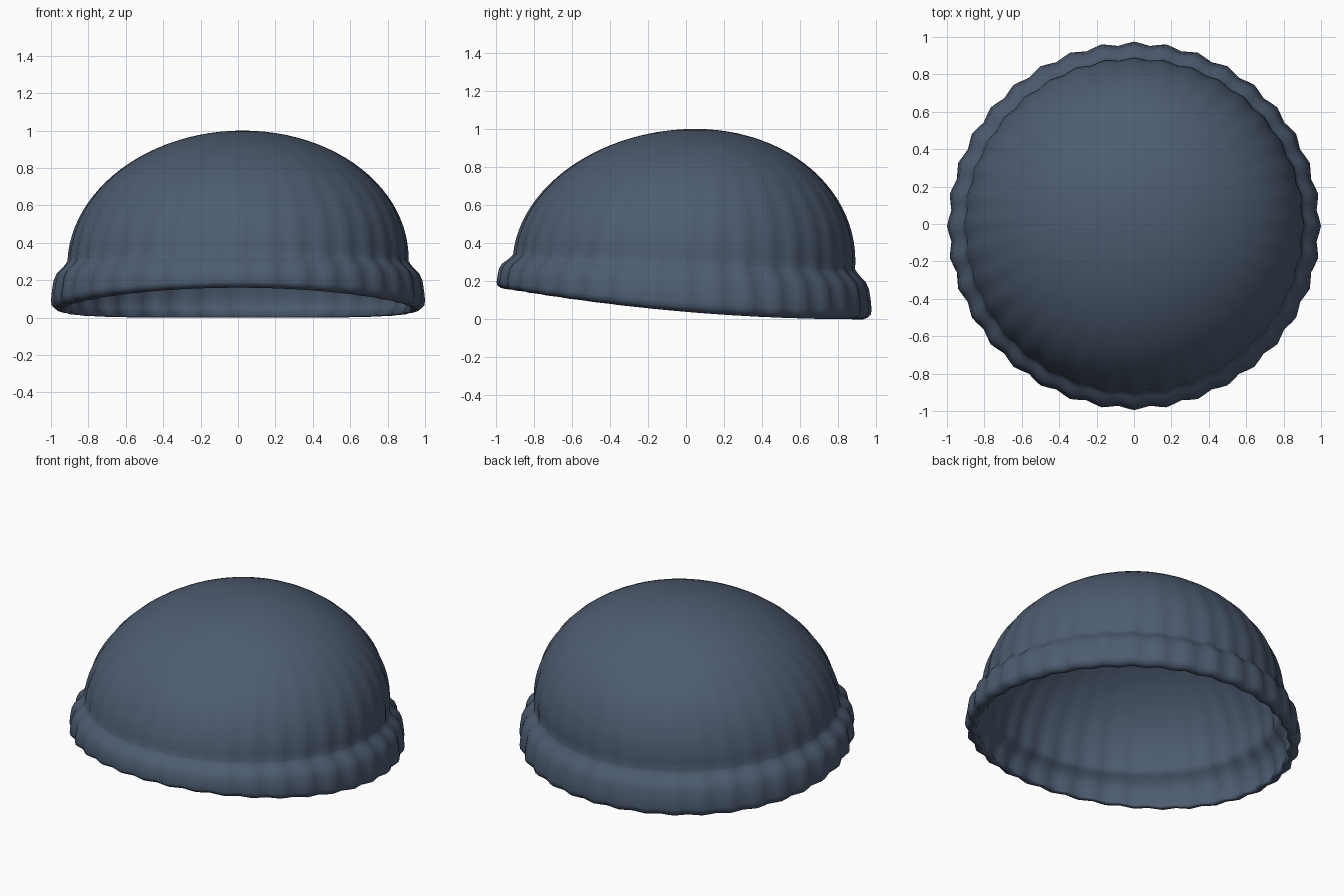
import bpy, bmesh
from math import sin, cos, pi

cube = bpy.data.objects.get("Cube")
if cube:
    bpy.data.objects.remove(cube, do_unlink=True)

RIBS = 36
SEGMENTS = RIBS * 4

wool = bpy.data.materials.new("slate_blue_wool")
wool.use_nodes = True
color = (0.075, 0.108, 0.165, 1)
wool.diffuse_color = color
shader = wool.node_tree.nodes["Principled BSDF"]
shader.inputs["Base Color"].default_value = color
shader.inputs["Roughness"].default_value = 0.9


def hem_height(y):
    """Lower edge, raised at the front."""
    return 0.04 * (1 - y) ** 2


def fold_height(y):
    """Line where the cuff meets the crown."""
    return 0.295 - 0.04 * y


def point(angle, radius, rib, height, lift=0.0, shift=0.0):
    """height below 1 lies on the cuff; lift moves from the fold to the apex."""
    x, y = cos(angle), sin(angle)
    r = radius + rib * cos(RIBS * (angle - pi / 2))
    low, high = hem_height(y), fold_height(y)
    z = low + (high - low) * height
    z += (1 - shift - z) * lift
    return (r * x + 0.025 * lift, r * y * 0.985 - 0.01 + 0.06 * lift, z)


# Cuff section: radius, share of cuff height
cuff = [(0.945, 0), (0.968, 0.03), (0.986, 0.1), (0.99, 0.2), (0.985, 0.4),
        (0.976, 0.62), (0.96, 0.76), (0.93, 0.88), (0.911, 0.97)]
inner_cuff = [(r - 0.035, h) for r, h in cuff[3:]]
CROWN_STEPS = 24


def crown_rings(radius, drop):
    """Domed crown with ribs that fade out towards the apex."""
    rings = []
    for i in range(CROWN_STEPS):
        a = pi / 2 * i / CROWN_STEPS
        rings.append((radius * cos(a), 0.007 * cos(a) * (1 - sin(a)),
                      1.03, sin(a), drop))
    return rings


outer = [(r, 0.01, h) for r, h in cuff] + crown_rings(0.905, 0)
inner = [(0.928, 0.009, 0.03)] + [(r, 0.009, h) for r, h in inner_cuff]
inner += crown_rings(0.872, 0.03)

bm = bmesh.new()


def build_shell(rings, apex_drop):
    loops = []
    for ring in rings:
        loops.append([bm.verts.new(point(2 * pi * s / SEGMENTS, *ring))
                      for s in range(SEGMENTS)])
    for a, b in zip(loops, loops[1:]):
        bridge(a, b)
    apex = bm.verts.new(point(0, 0, 0, 1, 1, apex_drop))
    for s in range(SEGMENTS):
        bm.faces.new((loops[-1][s], loops[-1][(s + 1) % SEGMENTS], apex))
    return loops[0]


def bridge(a, b):
    for s in range(SEGMENTS):
        n = (s + 1) % SEGMENTS
        bm.faces.new((a[s], a[n], b[n], b[s]))


# Outer cloth, lining and the hem joining them
bridge(build_shell(outer, 0), build_shell(inner, 0.03))
bmesh.ops.recalc_face_normals(bm, faces=bm.faces)

mesh = bpy.data.meshes.new("knit_cap")
bm.to_mesh(mesh)
bm.free()
mesh.materials.append(wool)
mesh.shade_smooth()
cap = bpy.data.objects.new("knit_cap", mesh)
bpy.context.collection.objects.link(cap)
